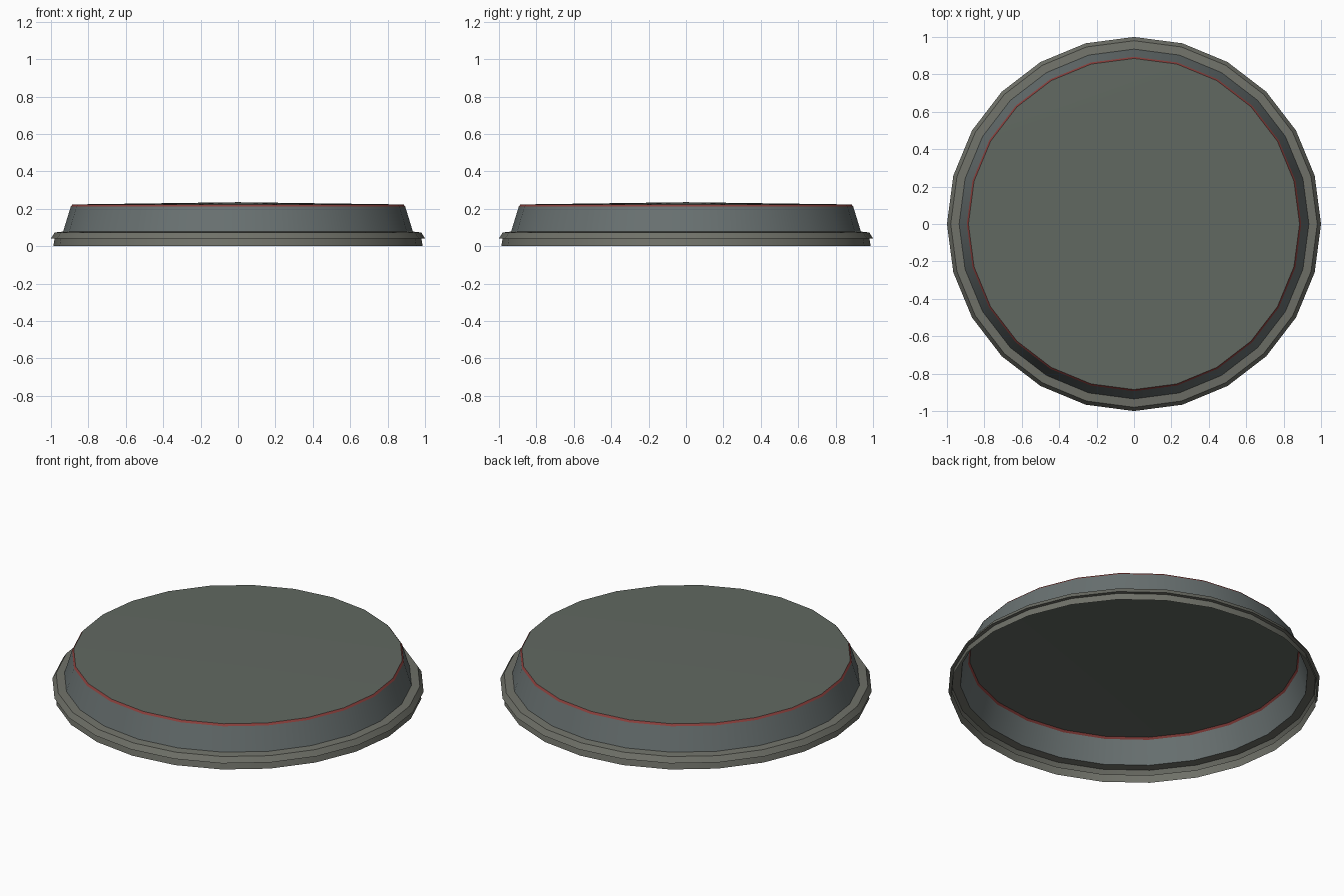
import bpy, bmesh
from math import cos, sin, pi, radians

if "Cube" in bpy.data.objects:
    bpy.data.objects.remove(bpy.data.objects["Cube"])

SIDES = 24


def material(name, rgb):
    mat = bpy.data.materials.new(name)
    mat.diffuse_color = (*rgb, 1)
    mat.use_nodes = True
    mat.node_tree.nodes["Principled BSDF"].inputs["Base Color"].default_value = mat.diffuse_color
    return mat


def lathe(name, profile, mat):
    """Revolve (radius, height) points, listed bottom to top, as an open shell."""
    bm = bmesh.new()
    rings = []
    for r, z in profile:
        if r == 0:
            rings.append([bm.verts.new((0, 0, z))] * SIDES)
        else:
            rings.append([bm.verts.new((r * cos(2 * pi * i / SIDES),
                                        r * sin(2 * pi * i / SIDES), z))
                          for i in range(SIDES)])
    for low, high in zip(rings, rings[1:]):
        for i in range(SIDES):
            j = (i + 1) % SIDES
            corners = [low[i], low[j], high[j], high[i]]
            bm.faces.new(list(dict.fromkeys(corners)))
    mesh = bpy.data.meshes.new(name)
    bm.to_mesh(mesh)
    bm.free()
    mesh.materials.append(mat)
    obj = bpy.data.objects.new(name, mesh)
    bpy.context.collection.objects.link(obj)
    bpy.ops.object.select_all(action='DESELECT')
    obj.select_set(True)
    bpy.context.view_layer.objects.active = obj
    bpy.ops.object.shade_smooth_by_angle(angle=radians(35))
    return obj


rim_grey = material("rim_grey", (0.16, 0.165, 0.14))
wall_grey = material("wall_grey", (0.14, 0.165, 0.165))
top_grey = material("top_grey", (0.12, 0.14, 0.12))
red = material("stripe_red", (0.25, 0.05, 0.045))

# Bottom skirt with overhanging lip and ledge
lathe("rim", [(0.988, 0), (0.98, 0.042), (1.0, 0.042),
              (0.98, 0.073), (0.935, 0.078)], rim_grey)

# Sloping side wall
lathe("side_wall", [(0.935, 0.078), (0.894, 0.212)], wall_grey)

# Thin red edge stripe
lathe("edge_stripe", [(0.894, 0.212), (0.885, 0.223)], red)

# Very shallow domed top
lathe("top_panel", [(0.885, 0.223), (0, 0.235)], top_grey)
